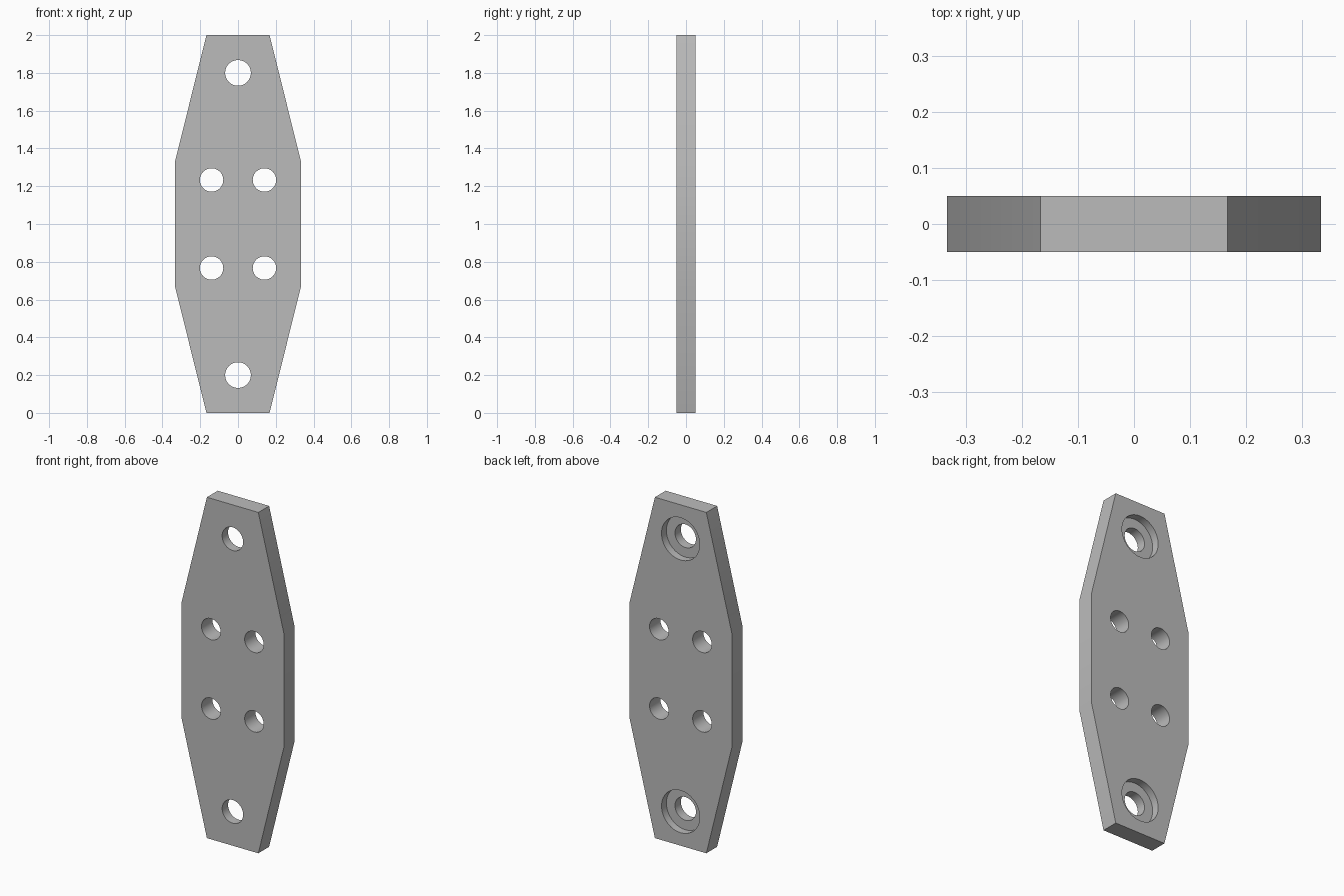
import bpy
import bmesh
from math import pi, radians

THICK = 0.10
HALF = THICK / 2
BORE_DEPTH = 0.045

if "Cube" in bpy.data.objects:
    bpy.data.objects.remove(bpy.data.objects["Cube"], do_unlink=True)

# Material
steel = bpy.data.materials.new("plain grey")
steel.use_nodes = True
grey = (0.5, 0.5, 0.5, 1.0)
steel.diffuse_color = grey
steel.node_tree.nodes["Principled BSDF"].inputs["Base Color"].default_value = grey

# Elongated eight-sided plate, extruded from front to back
outline = [(-0.167, 0), (0.167, 0), (0.333, 0.667), (0.333, 1.333),
           (0.167, 2), (-0.167, 2), (-0.333, 1.333), (-0.333, 0.667)]
bm = bmesh.new()
face = bm.faces.new([bm.verts.new((x, -HALF, z)) for x, z in outline])
side = bmesh.ops.extrude_face_region(bm, geom=[face])
bmesh.ops.translate(bm, vec=(0, THICK, 0),
                    verts=[v for v in side["geom"] if isinstance(v, bmesh.types.BMVert)])
bmesh.ops.recalc_face_normals(bm, faces=bm.faces)
mesh = bpy.data.meshes.new("mounting_plate")
bm.to_mesh(mesh)
bm.free()
mesh.materials.append(steel)
plate = bpy.data.objects.new("mounting_plate", mesh)
bpy.context.collection.objects.link(plate)
bpy.context.view_layer.objects.active = plate
plate.select_set(True)


def drill(x, z, radius, y_front, y_back):
    """Cut a round hole along y from y_front to y_back."""
    bpy.ops.mesh.primitive_cylinder_add(
        vertices=48, radius=radius, depth=y_back - y_front,
        location=(x, (y_front + y_back) / 2, z), rotation=(pi / 2, 0, 0))
    cutter = bpy.context.object
    cutter.name = "hole_cutter"
    cutter.hide_render = True
    cutter.data.materials.append(steel)
    bpy.ops.object.select_all(action="DESELECT")
    bpy.context.view_layer.objects.active = plate
    plate.select_set(True)
    cut = plate.modifiers.new("hole", "BOOLEAN")
    cut.operation = "DIFFERENCE"
    cut.solver = "EXACT"
    cut.object = cutter
    bpy.ops.object.modifier_apply(modifier=cut.name)
    bpy.data.objects.remove(cutter, do_unlink=True)


# Four middle holes
for x in (-0.14, 0.14):
    for z in (0.767, 1.233):
        drill(x, z, 0.062, -THICK, THICK)

# End holes, counterbored from the back
for z in (0.2, 1.8):
    drill(0, z, 0.068, -THICK, THICK)
    drill(0, z, 0.124, HALF - BORE_DEPTH, THICK)

bpy.ops.object.shade_smooth_by_angle(angle=radians(30))
